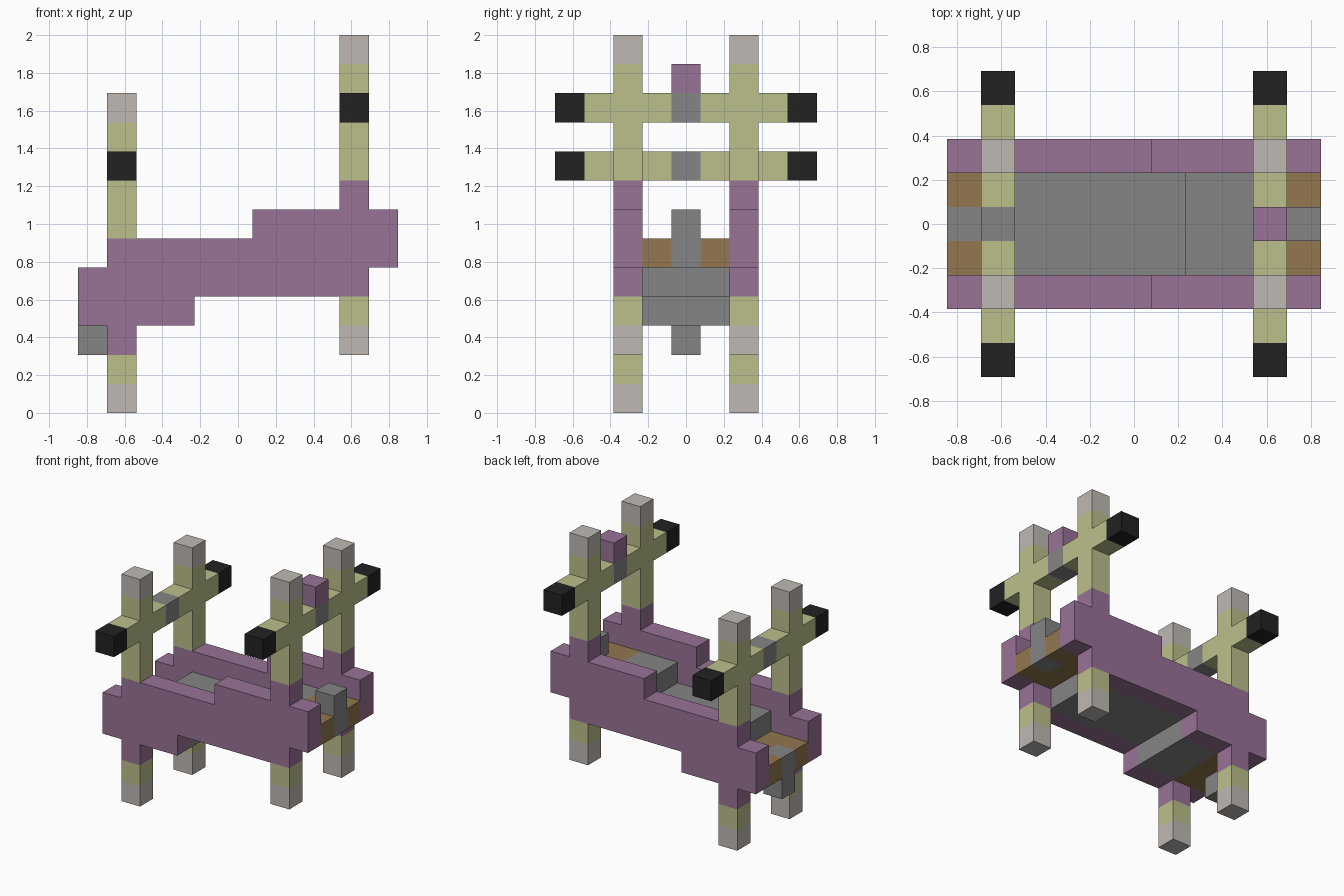
import bpy
import bmesh
from mathutils import Vector

if "Cube" in bpy.data.objects:
    bpy.data.objects.remove(bpy.data.objects["Cube"], do_unlink=True)

U = 2 / 13                          # one block
ORIGIN = Vector((5.5, 4.5, 0))      # block coordinates of the model's centre


def make_material(name, rgb):
    color = [((c / 255 + 0.055) / 1.055) ** 2.4 for c in rgb] + [1]
    m = bpy.data.materials.new(name)
    m.use_nodes = True
    m.diffuse_color = color
    bsdf = next(n for n in m.node_tree.nodes if n.type == 'BSDF_PRINCIPLED')
    bsdf.inputs["Base Color"].default_value = color
    return m


purple = make_material("purple", (152, 115, 150))
straw = make_material("straw_yellow", (188, 191, 139))
pale = make_material("pale_stone", (191, 185, 180))
grey = make_material("grey", (133, 133, 133))
brown = make_material("brown", (146, 119, 78))
black = make_material("black", (34, 34, 34))


def finish(name, bm, materials):
    """Turn a mesh in block units into a centred, scaled object."""
    bmesh.ops.recalc_face_normals(bm, faces=bm.faces)
    for v in bm.verts:
        v.co = (v.co - ORIGIN) * U
    mesh = bpy.data.meshes.new(name)
    bm.to_mesh(mesh)
    bm.free()
    for m in materials:
        mesh.materials.append(m)
    obj = bpy.data.objects.new(name, mesh)
    bpy.context.collection.objects.link(obj)
    return obj


def bar(name, start, axis, bands):
    """Square bar one block thick, made of (length, material) bands along an axis."""
    bm = bmesh.new()
    along = Vector([float(k == axis) for k in range(3)])
    a, b = [Vector([float(k == o) for k in range(3)]) for o in range(3) if o != axis]

    def ring(p):
        return [bm.verts.new(p + d) for d in (Vector(), a, a + b, b)]

    p = Vector(start)
    last = ring(p)
    bm.faces.new(last)
    materials = []
    for length, m in bands:
        if m not in materials:
            materials.append(m)
        p = p + along * length
        new = ring(p)
        for k in range(4):
            n = (k + 1) % 4
            f = bm.faces.new((last[k], last[n], new[n], new[k]))
            f.material_index = materials.index(m)
        last = new
    bm.faces.new(last).material_index = materials.index(bands[-1][1])
    bm.faces.ensure_lookup_table()
    bm.faces[0].material_index = materials.index(bands[0][1])
    return finish(name, bm, materials)


def stepped(name, columns, y0, y1, m):
    """Extrude a stepped side profile given as (x0, x1, z0, z1) columns."""
    bottom, top = [], []
    for x0, x1, z0, z1 in columns:
        bottom += [(x0, z0), (x1, z0)]
        top += [(x0, z1), (x1, z1)]
    outline = []
    for p in bottom + top[::-1]:
        if p not in outline:
            outline.append(p)
    bm = bmesh.new()
    face = bm.faces.new([bm.verts.new((x, y0, z)) for x, z in outline])
    out = bmesh.ops.extrude_face_region(bm, geom=[face])
    moved = [g for g in out["geom"] if isinstance(g, bmesh.types.BMVert)]
    bmesh.ops.translate(bm, verts=moved, vec=(0, y1 - y0, 0))
    return finish(name, bm, [m])


# Stepped side panels and the posts standing in them
PANEL = [(0, 1, 3, 5), (1, 2, 2, 6), (2, 4, 3, 6), (4, 6, 4, 6),
         (6, 9, 4, 7), (9, 10, 4, 8), (10, 11, 5, 7)]
for side, y in (("front", 2), ("back", 6)):
    stepped(f"{side}_side_panel", PANEL, y, y + 1, purple)
    for end, x, z in (("right", 1, 0), ("left", 9, 2)):
        bar(f"{side}_{end}_leg", (x, y, z), 2, [(1, pale), (1, straw)])
        bar(f"{side}_{end}_post", (x, y, z + 6), 2, [(4, straw), (1, pale)])

# Crossbars with dark tips
for end, x, z in (("right", 1, 8), ("left", 9, 10)):
    bar(f"{end}_crossbar_front_arm", (x, 0, z), 1, [(1, black), (1, straw)])
    bar(f"{end}_crossbar_middle", (x, 3, z), 1, [(1, straw), (1, grey), (1, straw)])
    bar(f"{end}_crossbar_back_arm", (x, 7, z), 1, [(1, straw), (1, black)])
bar("crossbar_cap", (9, 4, 11), 2, [(1, purple)])

# Stepped floor between the panels
stepped("floor", [(2, 4, 3, 5), (4, 7, 4, 5), (7, 9, 4, 6)], 3, 6, grey)

# Brown end ledges wrapped around a grey stub
for end, inner, outer, z, stub in (("right", 1, 0, 3, 2), ("left", 9, 10, 5, 5)):
    bar(f"{end}_ledge", (inner, 3, z), 1, [(3, brown)])
    for side, y in (("front", 3), ("back", 5)):
        bar(f"{end}_ledge_{side}_prong", (outer, y, z), 1, [(1, brown)])
    bar(f"{end}_stub", (outer, 4, stub), 2, [(2, grey)])
